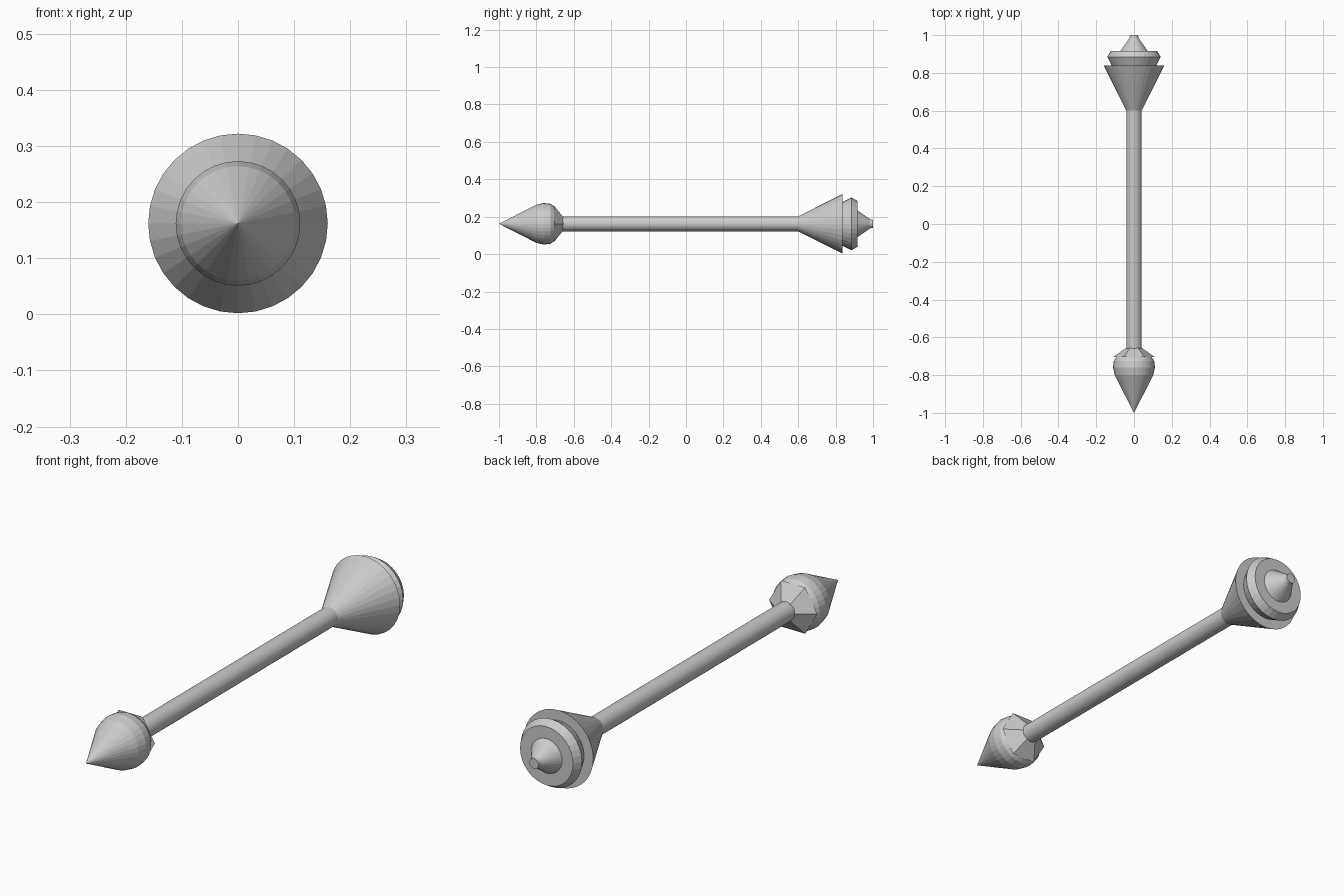
import bpy, bmesh
from math import cos, sin, tau

if "Cube" in bpy.data.objects:
    bpy.data.objects.remove(bpy.data.objects["Cube"])

AXIS_Z = 0.162


def lathe(name, profile, sides=32):
    """Revolve (y, radius) points about the lengthwise axis, capping both ends."""
    bm = bmesh.new()
    rings = []
    for y, r in profile:
        if r == 0:
            rings.append([bm.verts.new((0, y, AXIS_Z))])
        else:
            rings.append([bm.verts.new((r * cos(tau * i / sides), y, AXIS_Z + r * sin(tau * i / sides)))
                          for i in range(sides)])
    for a, b in zip(rings, rings[1:]):
        for i in range(sides):
            j = (i + 1) % sides
            corners = [a[i % len(a)], a[j % len(a)], b[j % len(b)], b[i % len(b)]]
            bm.faces.new(list(dict.fromkeys(corners)))
    for ring in (rings[0], rings[-1]):
        if len(ring) > 1:
            bm.faces.new(ring)
    bmesh.ops.recalc_face_normals(bm, faces=bm.faces)
    mesh = bpy.data.meshes.new(name)
    bm.to_mesh(mesh)
    bm.free()
    obj = bpy.data.objects.new(name, mesh)
    bpy.context.collection.objects.link(obj)
    return obj


# Pointed head with rounded shoulder
lathe("pointed_head", [(-1.0, 0), (-0.80, 0.102), (-0.76, 0.111), (-0.725, 0.107), (-0.70, 0.090)])
# Six-sided collar between head and rod
lathe("head_collar", [(-0.705, 0.111), (-0.655, 0.04)], 6)
# Long rod
lathe("rod", [(-0.69, 0.04), (0.61, 0.04)])
# Flared cone at the back
lathe("flared_cone", [(0.60, 0.04), (0.838, 0.16)])
# Bevelled disc
lathe("end_disc", [(0.835, 0.116), (0.885, 0.141), (0.917, 0.122)])
# Small blunt tip
lathe("blunt_tip", [(0.915, 0.073), (0.985, 0.024), (1.0, 0.021)])
